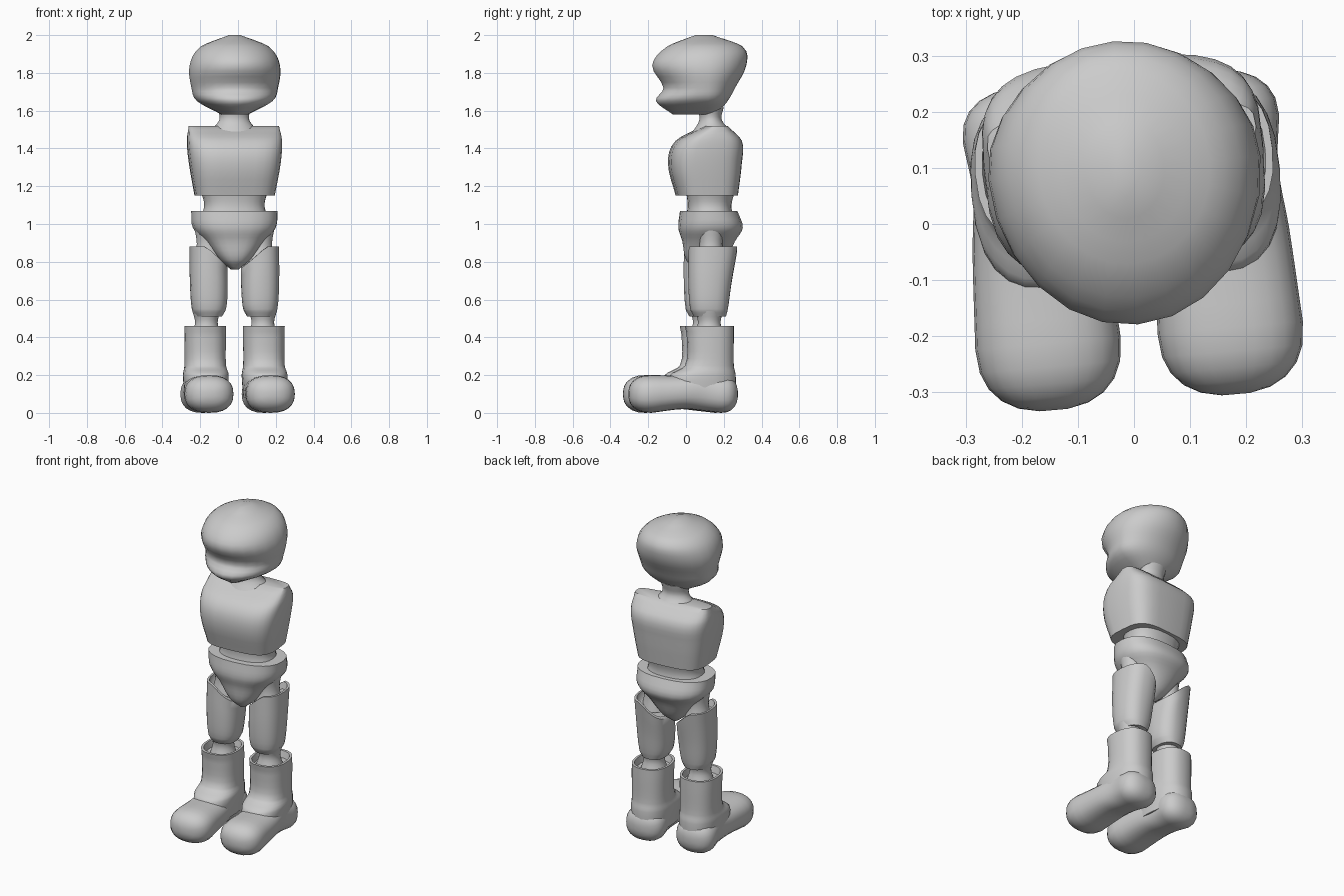
import bpy, bmesh, math
from mathutils import Matrix, Vector

cube = bpy.data.objects.get("Cube")
if cube:
    bpy.data.objects.remove(cube, do_unlink=True)

grey = bpy.data.materials.new("plain grey")
grey.use_nodes = True
grey.diffuse_color = (0.6, 0.6, 0.6, 1)
shader = next(node for node in grey.node_tree.nodes if node.type == 'BSDF_PRINCIPLED')
shader.inputs["Base Color"].default_value = grey.diffuse_color

# The whole figure is turned slightly about a vertical axis
PIVOT = Vector((0, 0.11, 0))
OFFSET = Vector((-0.018, 0, 0))
TURN = (Matrix.Translation(PIVOT + OFFSET)
        @ Matrix.Rotation(math.radians(5), 4, 'Z')
        @ Matrix.Translation(-PIVOT))


def power(value, squareness):
    return math.copysign(abs(value) ** (2 / squareness), value)


def smooth_rows(rows, steps=4):
    """Fill in sections between the given ones along a smooth curve."""
    rows = [Vector(row) for row in rows]
    last = len(rows) - 1
    slopes = []
    for i in range(last + 1):
        before, after = rows[max(i - 1, 0)], rows[min(i + 1, last)]
        slopes.append((after - before) / (after[0] - before[0]))
    filled = []
    for i in range(last):
        start, end = rows[i], rows[i + 1]
        span = end[0] - start[0]
        for k in range(steps):
            t = k / steps
            blend = t * t * (3 - 2 * t)
            filled.append(start.lerp(end, blend)
                          + slopes[i] * span * t * (1 - t) ** 2
                          - slopes[i + 1] * span * t * t * (1 - t))
    return filled + [rows[last]]


def resized(row, scale, shift):
    """Copy a section, scaled about its own centre and moved along the part."""
    position, half, low, high = row
    centre, reach = (low + high) / 2, (high - low) / 2 * scale
    return Vector((position + shift, half * scale, centre - reach, centre + reach))


def dome(row, length, squareness, steps=5):
    """Sections that round off an end, from the given one outwards."""
    angles = [math.radians(82) * (k + 1) / steps for k in range(steps)]
    return [resized(row, power(math.cos(a), squareness),
                    length * power(math.sin(a), squareness)) for a in angles]


def loft(name, rows, x=0, squareness=2.4, along_y=False, middle=None,
         sides=24, domes=None, rim=False, bend=None):
    """Skin rounded sections; each row is position, half width, low, high."""
    rows = smooth_rows(rows)
    if domes:
        start, end = domes
        rows = (dome(rows[0], -start, squareness)[::-1] + rows
                + dome(rows[-1], end, squareness))
    if rim:
        rows += [resized(rows[-1], 0.88, 0), resized(rows[-1], 0.8, -0.04)]
    bm = bmesh.new()
    rings = []
    for position, half, low, high in rows:
        centre = (low + high) / 2 if middle is None else middle
        ring = []
        for i in range(sides):
            angle = math.tau * i / sides
            across = x + half * power(math.cos(angle), squareness)
            swing = power(math.sin(angle), squareness)
            reach = high - centre if swing > 0 else centre - low
            depth = centre + swing * reach
            point = Vector((across, position, depth) if along_y
                           else (across, depth, position))
            if bend:
                point = bend(point)
            ring.append(bm.verts.new(TURN @ point))
        rings.append(ring)
    for lower, upper in zip(rings, rings[1:]):
        for i in range(sides):
            j = (i + 1) % sides
            bm.faces.new((lower[i], lower[j], upper[j], upper[i]))
    bm.faces.new(rings[0])
    bm.faces.new(rings[-1])
    bmesh.ops.recalc_face_normals(bm, faces=bm.faces)
    mesh = bpy.data.meshes.new(name)
    bm.to_mesh(mesh)
    bm.free()
    mesh.materials.append(grey)
    part = bpy.data.objects.new(name, mesh)
    bpy.context.collection.objects.link(part)
    bpy.ops.object.select_all(action='DESELECT')
    part.select_set(True)
    bpy.context.view_layer.objects.active = part
    bpy.ops.object.shade_smooth_by_angle(angle=math.radians(50))


def joint(name, x, y, bottom, top, radius):
    """A round peg, flared where it meets its neighbours."""
    flare = radius * 1.25
    loft(name, [(bottom, flare, y - flare, y + flare),
                ((bottom + top) / 2, radius, y - radius, y + radius),
                (top, flare, y - flare, y + flare)], x=x, squareness=2)


def slant(point):
    """Cut the thigh tops on a slant towards the crotch."""
    rise = min(1, max(0, (point.z - 0.54) / 0.3))
    point.z -= rise * 0.9 * max(0, 0.16 - abs(point.x))
    return point


# Head with chin, recessed face band and brow
loft("head", [(1.58, .07, -.07, .16), (1.65, .2, -.16, .22),
              (1.72, .23, -.12, .26), (1.84, .24, -.18, .32),
              (1.94, .18, -.1, .3), (2, .03, .05, .14)],
     squareness=2, middle=.1)

# Neck flaring into the shoulders
loft("neck", [(1.48, .14, .03, .25), (1.55, .08, .07, .19), (1.62, .09, .06, .2)],
     squareness=2)

# Chest, barrel shaped front to back and square at the shoulders
loft("chest", [(1.15, .21, -.05, .27), (1.32, .24, -.09, .29),
               (1.44, .25, -.05, .29), (1.52, .24, .1, .21)],
     squareness=3.5, sides=32)

# Waist
loft("waist", [(1.03, .18, 0, .25), (1.1, .16, .01, .24), (1.18, .18, 0, .26)])

# Pelvis tapering to the crotch
loft("pelvis", [(.76, .02, .05, .15), (.81, .08, 0, .21), (.91, .16, -.02, .26),
                (.98, .22, -.04, .3), (1.07, .23, -.03, .27)])

for side, sign in (("left", 1), ("right", -1)):
    joint(side + "_hip_joint", sign * .14, .12, .8, .99, .06)
    joint(side + "_knee", sign * .15, .11, .42, .54, .06)

    loft(side + "_thigh", [(.51, .07, .03, .2), (.55, .09, .01, .21),
                           (.7, .1, 0, .23), (.88, .1, 0, .26)],
         x=sign * .137, rim=True, bend=slant)

    # Boot shaft with an open rim
    loft(side + "_boot_shaft", [(.08, .11, -.1, .25), (.2, .12, -.1, .25),
                                (.25, .11, -.02, .24), (.4, .11, -.01, .24),
                                (.46, .11, -.02, .24)],
         x=sign * .156, rim=True)

    # Boot foot with a round toe and heel
    loft(side + "_boot_foot", [(-.2, .13, 0, .2), (-.03, .12, .02, .2),
                               (.08, .11, .01, .22), (.17, .12, 0, .2)],
         x=sign * .163, along_y=True, domes=(.12, .09))
